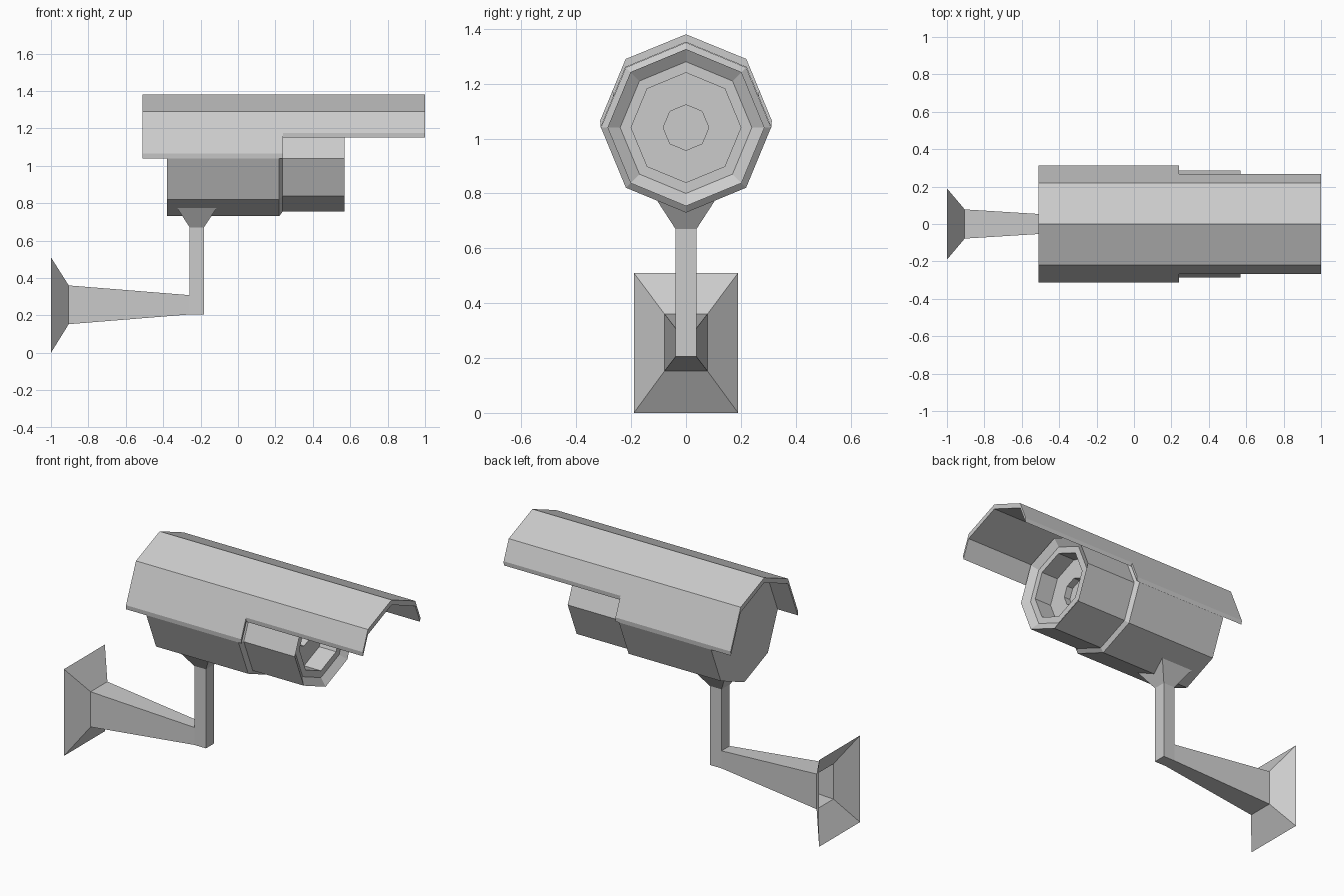
import bpy, bmesh, math

if "Cube" in bpy.data.objects:
    bpy.data.objects.remove(bpy.data.objects["Cube"])

CZ = 1.04  # height of the housing axis


def loft(name, rings, cap_start=True, cap_end=True):
    """Join matching rings of points with flat quads."""
    bm = bmesh.new()
    loops = [[bm.verts.new(p) for p in ring] for ring in rings]
    for a, b in zip(loops, loops[1:]):
        for i in range(len(a)):
            j = (i + 1) % len(a)
            bm.faces.new((a[i], a[j], b[j], b[i]))
    if cap_start:
        bm.faces.new(loops[0][::-1])
    if cap_end:
        bm.faces.new(loops[-1])
    bmesh.ops.recalc_face_normals(bm, faces=bm.faces)
    mesh = bpy.data.meshes.new(name)
    bm.to_mesh(mesh)
    bm.free()
    obj = bpy.data.objects.new(name, mesh)
    bpy.context.collection.objects.link(obj)
    return obj


def octagon(x, r):
    return [(x, r * math.sin(k * math.pi / 4), CZ + r * math.cos(k * math.pi / 4))
            for k in range(8)]


def rect_x(x, hy, z0, z1):
    return [(x, -hy, z0), (x, hy, z0), (x, hy, z1), (x, -hy, z1)]


def rect_z(z, x, hx, hy):
    return [(x - hx, -hy, z), (x + hx, -hy, z), (x + hx, hy, z), (x - hx, hy, z)]


# Camera housing with stepped front and recessed lens
loft("camera_housing", [octagon(x, r) for x, r in (
    (-0.38, 0.31), (0.22, 0.31), (0.238, 0.286), (0.57, 0.286), (0.54, 0.24),
    (0.54, 0.20), (0.43, 0.20), (0.43, 0.083), (0.39, 0.083))])


# Sun shield: thick folded sheet, deeper at the rear
def shield(name, x0, x1, outer_end, inner_end, cap_start):
    outer = [(0, 1.38), (0.22, 1.29), outer_end]
    inner = [inner_end, (0.22, 1.26), (0, 1.351)]
    half = outer + inner
    profile = half + [(-y, z) for y, z in half[-2:0:-1]]
    # walk the closed section: left outer, right outer, right inner, left inner
    profile = ([(-y, z) for y, z in outer[:0:-1]] + outer
               + inner + [(-y, z) for y, z in inner[-2::-1]])
    bm_rings = [[(x, y, z) for y, z in profile] for x in (x0, x1)]
    loft(name, bm_rings, cap_start=cap_start)


shield("sun_shield_rear", -0.51, 0.24, (0.313, 1.065), (0.311, 1.04), True)
shield("sun_shield_visor", 0.24, 1.0, (0.2675, 1.175), (0.2655, 1.15), False)

# Upright post flaring into the housing
loft("post", [rect_z(0.205, -0.22, 0.038, 0.038),
              rect_z(0.67, -0.22, 0.038, 0.038),
              rect_z(0.773, -0.22, 0.105, 0.105)])

# Wall bracket: flared hollow plate and tapering arm, open at the wall
loft("wall_bracket", [rect_x(-1.0, 0.19, 0.0, 0.51),
                      rect_x(-0.905, 0.078, 0.153, 0.36),
                      rect_x(-0.258, 0.038, 0.205, 0.308)],
     cap_start=False, cap_end=False)
